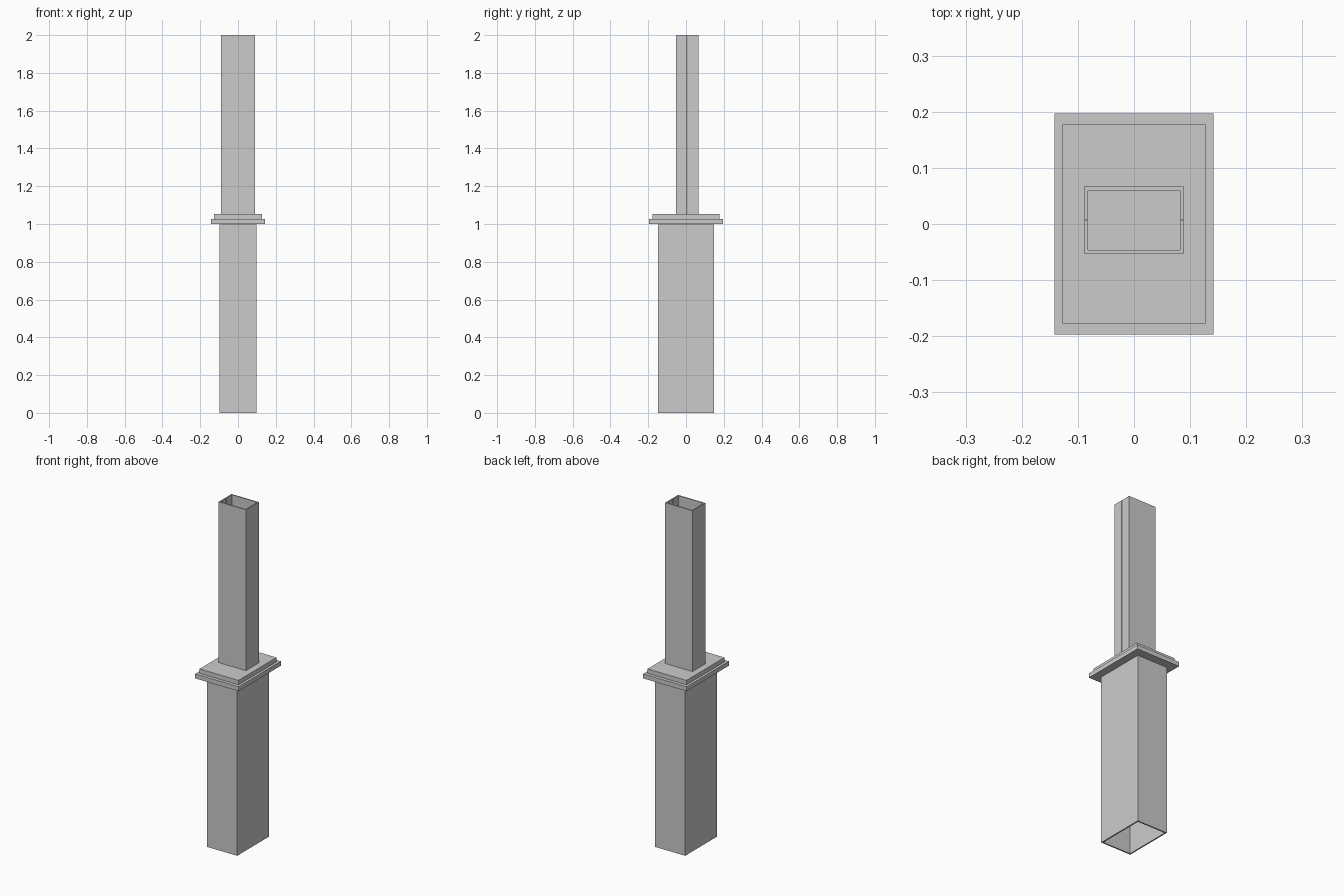
import bpy
import bmesh

if "Cube" in bpy.data.objects:
    bpy.data.objects.remove(bpy.data.objects["Cube"])

steel = bpy.data.materials.new("grey_steel")
steel.use_nodes = True
steel.diffuse_color = (0.6, 0.6, 0.6, 1)
steel.node_tree.nodes["Principled BSDF"].inputs["Base Color"].default_value = steel.diffuse_color


def extrude_outline(name, outline, z0, z1):
    """Upright prism from a closed outline."""
    bm = bmesh.new()
    face = bm.faces.new([bm.verts.new((x, y, z0)) for x, y in outline])
    top = bmesh.ops.extrude_face_region(bm, geom=[face])["geom"]
    verts = [v for v in top if isinstance(v, bmesh.types.BMVert)]
    bmesh.ops.translate(bm, verts=verts, vec=(0, 0, z1 - z0))
    return finish(name, bm)


def finish(name, bm):
    bmesh.ops.recalc_face_normals(bm, faces=bm.faces)
    mesh = bpy.data.meshes.new(name)
    bm.to_mesh(mesh)
    bm.free()
    mesh.materials.append(steel)
    obj = bpy.data.objects.new(name, mesh)
    bpy.context.collection.objects.link(obj)
    return obj


def rectangle(hx, hy):
    return [(-hx, -hy), (hx, -hy), (hx, hy), (-hx, hy)]


def box_tube(name, hx, hy, wall, z0, z1):
    """Rectangular tube open at both ends."""
    bm = bmesh.new()
    rings = []
    for inset, z in ((0, z0), (0, z1), (wall, z1), (wall, z0)):
        rings.append([bm.verts.new((x, y, z))
                      for x, y in rectangle(hx - inset, hy - inset)])
    for k in range(4):
        a, b = rings[k], rings[(k + 1) % 4]
        for i in range(4):
            j = (i + 1) % 4
            bm.faces.new((a[i], a[j], b[j], b[i]))
    return finish(name, bm)


# Lower sleeve and stepped collar plates
box_tube("lower_sleeve", 0.099, 0.149, 0.008, 0, 0.998)
extrude_outline("collar_plate", rectangle(0.142, 0.197), 1.0, 1.026)
extrude_outline("collar_step", rectangle(0.127, 0.177), 1.026, 1.052)

# Upper post: two facing channels with a hairline seam
hx, depth, wall, seam_y, gap = 0.089, 0.06, 0.007, 0.007, 0.001
for name, side in (("front_channel", -1), ("back_channel", 1)):
    profile = [(-hx, gap), (-hx, depth), (hx, depth), (hx, gap),
               (hx - wall, gap), (hx - wall, depth - wall),
               (wall - hx, depth - wall), (wall - hx, gap)]
    extrude_outline(name, [(x, seam_y + side * y) for x, y in profile], 1.052, 2.0)
